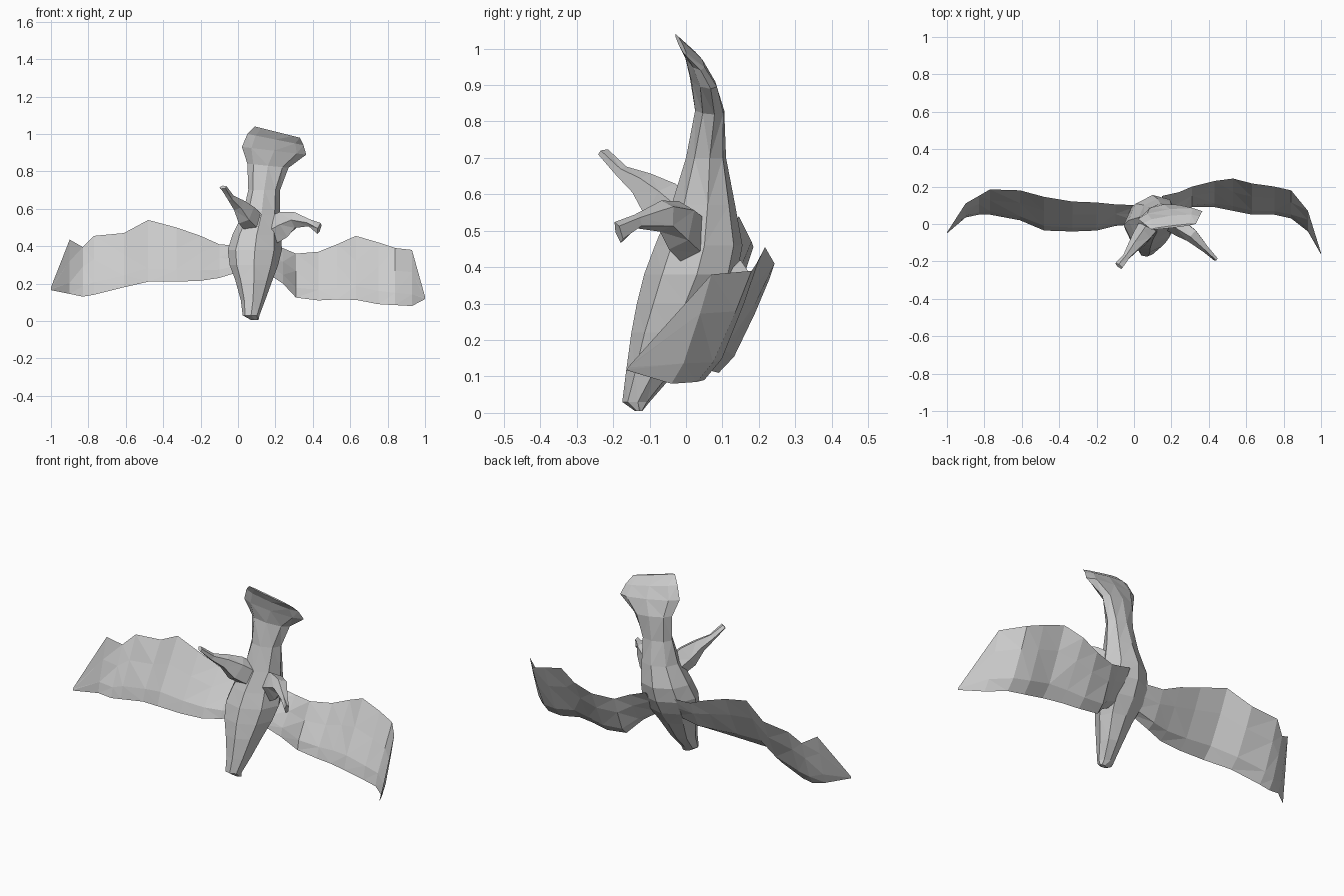
import bpy, bmesh, math
from mathutils import Vector


def loft(name, rings):
    """Skin a list of equal-length point rings into a closed, faceted mesh."""
    bm = bmesh.new()
    loops = [[bm.verts.new(p) for p in ring] for ring in rings]
    n = len(loops[0])
    for a, b in zip(loops, loops[1:]):
        for i in range(n):
            j = (i + 1) % n
            bm.faces.new((a[i], a[j], b[j], b[i]))
    bm.faces.new(loops[0][::-1])
    bm.faces.new(loops[-1])
    bmesh.ops.triangulate(bm, faces=bm.faces[:])
    bmesh.ops.recalc_face_normals(bm, faces=bm.faces[:])
    mesh = bpy.data.meshes.new(name)
    bm.to_mesh(mesh)
    bm.free()
    ob = bpy.data.objects.new(name, mesh)
    bpy.context.collection.objects.link(ob)
    return ob


# Body, head and fanned tail: z, centre x, half width, front y, back y, tilt
body = [
    (0.005, 0.09, 0.02, -0.14, -0.12, 0),
    (0.03, 0.07, 0.045, -0.175, -0.10, 0),
    (0.11, 0.08, 0.065, -0.165, -0.03, 0),
    (0.22, 0.085, 0.10, -0.15, 0.04, 0),
    (0.30, 0.085, 0.13, -0.135, 0.10, 0),
    (0.38, 0.09, 0.145, -0.115, 0.14, 0),
    (0.46, 0.10, 0.130, -0.085, 0.155, 0),
    (0.57, 0.125, 0.10, -0.04, 0.135, 0),
    (0.70, 0.14, 0.085, 0.0, 0.11, 0),
    (0.83, 0.16, 0.11, 0.025, 0.105, -0.1),
    (0.91, 0.193, 0.172, 0.015, 0.08, -0.12),
    (0.97, 0.20, 0.15, 0.0, 0.045, -0.2),
    (1.01, 0.21, 0.12, -0.02, -0.008, -0.25),
]


def body_ring(z, cx, rx, yf, yb, tilt, n=8):
    pts = []
    for i in range(n):
        a = 2 * math.pi * i / n
        dx = rx * math.cos(a)
        y = (yf + yb) / 2 + (yb - yf) / 2 * math.sin(a) + 0.12 * dx
        pts.append((cx + dx, y, z + tilt * dx))
    return pts


loft("body", [body_ring(*r) for r in body])

# Wings: x, trailing edge y z, leading edge y z, thickness
left_wing = [
    (0.03, 0.10, 0.40, 0.00, 0.27, 0.03),
    (-0.10, 0.105, 0.41, -0.01, 0.23, 0.03),
    (-0.20, 0.115, 0.455, -0.035, 0.215, 0.03),
    (-0.33, 0.12, 0.50, -0.04, 0.21, 0.025),
    (-0.48, 0.145, 0.54, -0.035, 0.21, 0.025),
    (-0.61, 0.18, 0.47, 0.02, 0.18, 0.025),
    (-0.77, 0.185, 0.455, 0.05, 0.14, 0.02),
    (-0.83, 0.15, 0.395, 0.05, 0.13, 0.015),
    (-0.90, 0.11, 0.435, 0.035, 0.145, 0.01),
    (-1.00, -0.045, 0.18, -0.05, 0.165, 0.002),
]
right_wing = [
    (0.15, 0.15, 0.42, 0.0, 0.26, 0.03),
    (0.24, 0.17, 0.39, 0.04, 0.20, 0.03),
    (0.31, 0.20, 0.36, 0.09, 0.125, 0.025),
    (0.43, 0.23, 0.37, 0.09, 0.11, 0.02),
    (0.53, 0.243, 0.41, 0.07, 0.115, 0.02),
    (0.63, 0.217, 0.455, 0.05, 0.113, 0.025),
    (0.75, 0.20, 0.42, 0.05, 0.09, 0.025),
    (0.84, 0.18, 0.39, 0.03, 0.085, 0.02),
    (0.93, 0.07, 0.38, -0.04, 0.08, 0.015),
    (1.00, -0.155, 0.13, -0.163, 0.117, 0.002),
]


def wing_ring(x, ty, tz, ly, lz, t):
    te, le = Vector((x, ty, tz)), Vector((x, ly, lz))
    c = (le - te).normalized()
    n = Vector((0, -c.z, c.y))           # outward, toward the back
    front = [te.lerp(le, f) - n * t * k for f, k in ((0.8, 0.5), (0.4, 0.2))]
    back = [te.lerp(le, f) + n * t * k for f, k in ((0.35, 0.5), (0.8, 0.8))]
    return [te] + back + [le] + front


loft("left_wing", [wing_ring(*r) for r in left_wing])
loft("right_wing", [wing_ring(*r) for r in right_wing])


# Legs with flared claws: centre x y z, half height, half depth
def leg(name, path, n=5):
    pts = [Vector(p[:3]) for p in path]
    rings = []
    for i, p in enumerate(path):
        d = (pts[min(i + 1, len(pts) - 1)] - pts[max(i - 1, 0)]).normalized()
        side = d.cross(Vector((0, 0, 1))).normalized()
        up = side.cross(d)
        rings.append([pts[i] + up * p[3] * math.sin(2 * math.pi * k / n)
                      + side * p[4] * math.cos(2 * math.pi * k / n) for k in range(n)])
    loft(name, rings)


leg("left_leg", [
    (0.09, 0.0, 0.52, 0.07, 0.06),
    (0.04, -0.07, 0.575, 0.07, 0.05),
    (0.0, -0.12, 0.625, 0.04, 0.035),
    (-0.04, -0.175, 0.66, 0.02, 0.02),
    (-0.08, -0.225, 0.715, 0.012, 0.025),
])
leg("right_leg", [
    (0.18, 0.02, 0.48, 0.08, 0.05),
    (0.25, -0.02, 0.515, 0.075, 0.05),
    (0.31, -0.06, 0.54, 0.045, 0.04),
    (0.385, -0.135, 0.525, 0.02, 0.02),
    (0.435, -0.185, 0.495, 0.033, 0.012),
])
